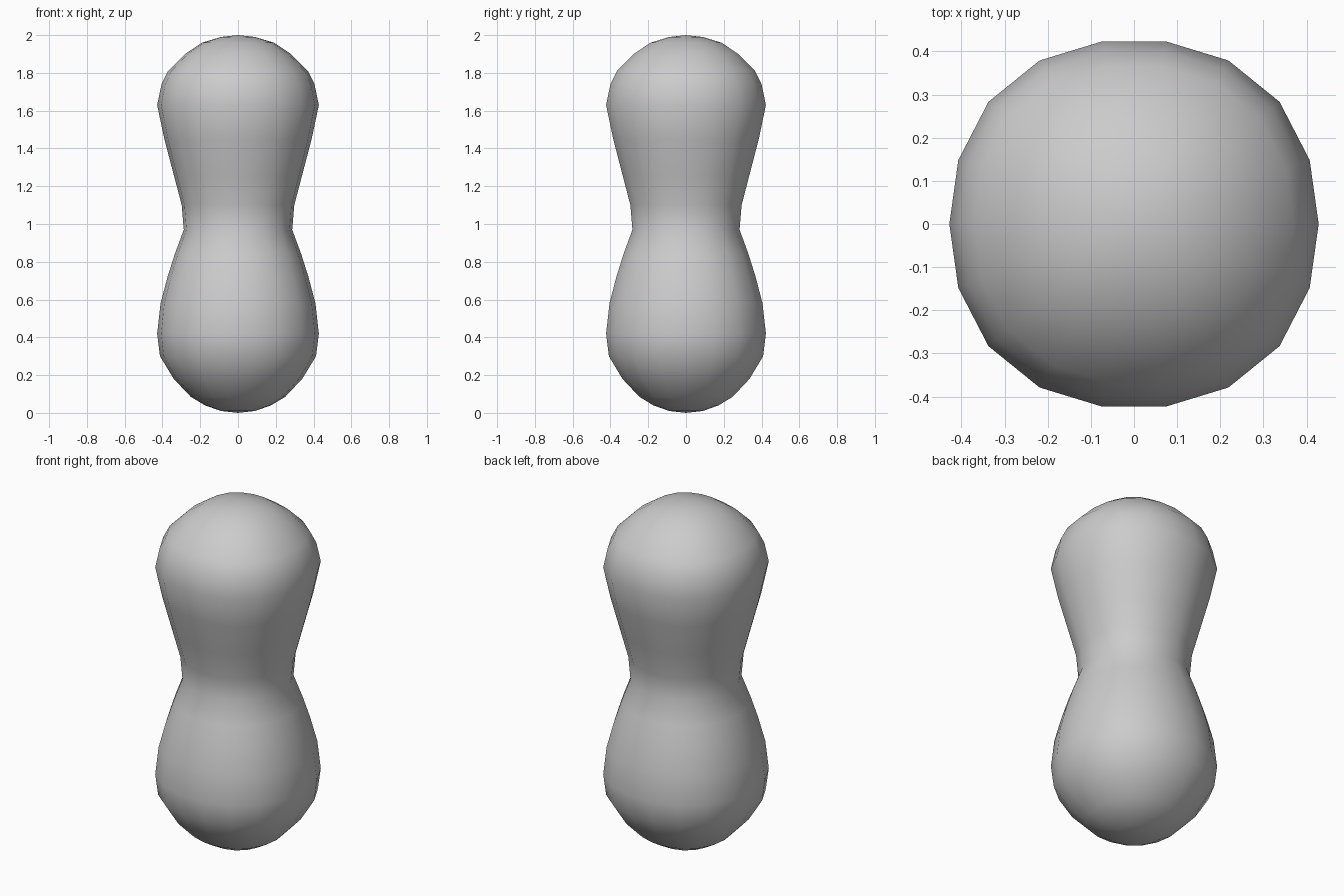
import bpy, bmesh, math

if "Cube" in bpy.data.objects:
    bpy.data.objects.remove(bpy.data.objects["Cube"])

SEG = 18
# (radius, height) from the base pole to the top pole
PROFILE = [(0.09, 0.01), (0.175, 0.04), (0.25, 0.085), (0.34, 0.18), (0.413, 0.30),
           (0.428, 0.42), (0.41, 0.58), (0.373, 0.72), (0.335, 0.84), (0.287, 0.97),
           (0.298, 1.10), (0.34, 1.26), (0.39, 1.45), (0.428, 1.63), (0.405, 1.74),
           (0.37, 1.81), (0.28, 1.90), (0.19, 1.96), (0.09, 1.99)]


def ring(bm, r, z):
    # slightly squarish cross-section: fuller on the diagonals
    verts = []
    for i in range(SEG):
        a = 2 * math.pi * i / SEG
        k = r * (1 + 0.015 * (1 - math.cos(4 * a)))
        verts.append(bm.verts.new((k * math.cos(a), k * math.sin(a), z)))
    return verts


# two-lobed pod body
bm = bmesh.new()
rings = [ring(bm, r, z) for r, z in PROFILE]
for lo, hi in zip(rings, rings[1:]):
    for i in range(SEG):
        j = (i + 1) % SEG
        bm.faces.new((lo[i], lo[j], hi[j], hi[i]))

# rounded end caps
bottom = bm.verts.new((0, 0, 0))
top = bm.verts.new((0, 0, 2))
for i in range(SEG):
    j = (i + 1) % SEG
    bm.faces.new((bottom, rings[0][j], rings[0][i]))
    bm.faces.new((top, rings[-1][i], rings[-1][j]))
for f in bm.faces:
    f.smooth = True

mesh = bpy.data.meshes.new("peanut_body")
bm.to_mesh(mesh)
bm.free()
body = bpy.data.objects.new("peanut_body", mesh)
bpy.context.collection.objects.link(body)
